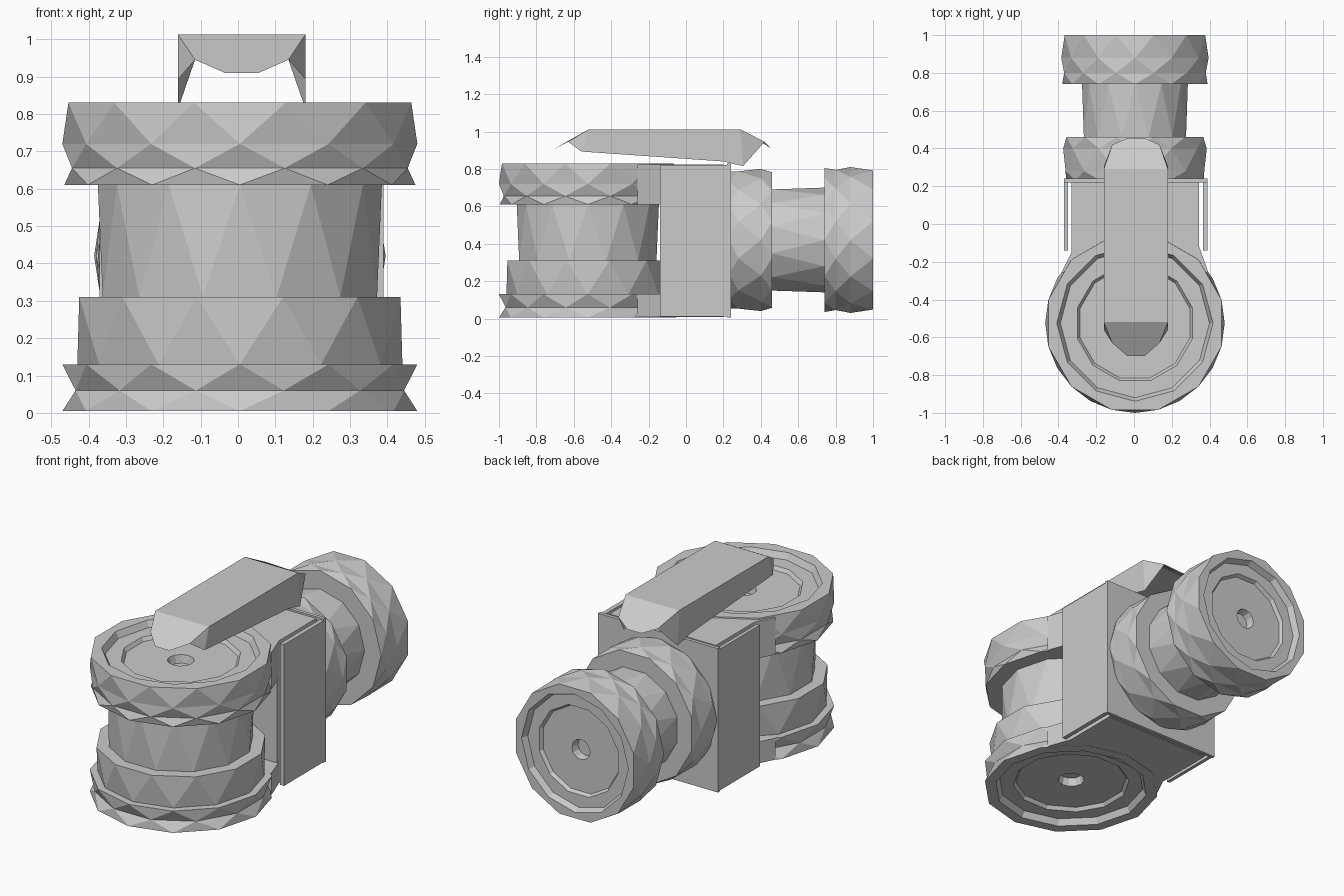
import bpy, bmesh, math
from mathutils import Matrix, Vector

if "Cube" in bpy.data.objects:
    bpy.data.objects.remove(bpy.data.objects["Cube"])

SIDES = 12
BARREL_C = (.005, -.525)


def finish(bm, name):
    bmesh.ops.recalc_face_normals(bm, faces=bm.faces)
    me = bpy.data.meshes.new(name)
    bm.to_mesh(me)
    bm.free()
    ob = bpy.data.objects.new(name, me)
    bpy.context.collection.objects.link(ob)
    return ob


def lathe(name, profile, matrix):
    """Faceted turned part; profile rows are (radius, height, stagger 0/1)."""
    bm = bmesh.new()
    rows = []
    for r, h, s in profile:
        rows.append([bm.verts.new((r * math.sin((i + s / 2) * math.tau / SIDES),
                                   -r * math.cos((i + s / 2) * math.tau / SIDES), h))
                     for i in range(SIDES)])
    for k in range(len(rows) - 1):
        a, b = rows[k], rows[k + 1]
        sa, sb = profile[k][2], profile[k + 1][2]
        for i in range(SIDES):
            j = (i + 1) % SIDES
            if sa == sb:
                bm.faces.new((a[i], a[j], b[j], b[i]))
            elif sb:
                bm.faces.new((a[i], a[j], b[i]))
                bm.faces.new((a[j], b[j], b[i]))
            else:
                bm.faces.new((a[i], b[j], b[i]))
                bm.faces.new((a[i], a[j], b[j]))
    bm.faces.new(rows[0])
    bm.faces.new(rows[-1])
    bm.transform(matrix)
    return finish(bm, name)


def box(name, lo, hi):
    bm = bmesh.new()
    bmesh.ops.create_cube(bm, size=1)
    lo, hi = Vector(lo), Vector(hi)
    for v in bm.verts:
        v.co = (lo + hi) / 2 + v.co * (hi - lo)
    return finish(bm, name)


def prism(name, pts, z0, z1):
    """Upright prism over an outline in x, y."""
    bm = bmesh.new()
    face = bm.faces.new([bm.verts.new((x, y, z0)) for x, y in pts])
    ext = bmesh.ops.extrude_face_region(bm, geom=[face])
    bmesh.ops.translate(bm, vec=(0, 0, z1 - z0),
                        verts=[g for g in ext["geom"] if isinstance(g, bmesh.types.BMVert)])
    bm.faces.ensure_lookup_table()
    if not any(all(abs(v.co.z - z0) < 1e-6 for v in f.verts) for f in bm.faces):
        bm.faces.new([v for v in bm.verts if abs(v.co.z - z0) < 1e-6])
    return finish(bm, name)


def end_rings(r, h, d):
    """Stepped recess of an end cap; d points inwards."""
    return [(r * .88, h, 0), (r * .84, h + d * .035, 0), (r * .67, h + d * .035, 1),
            (r * .64, h + d * .055, 1), (r * .15, h + d * .055, 0), (r * .13, h + d * .1, 0)]


# upright barrel with stepped base, neck and crown
barrel = list(reversed(end_rings(.47, .005, 1)))
barrel += [(.475, .005, 0), (.455, .06, 1), (.475, .13, 0), (.435, .13, 0),
           (.445, .31, 1), (.38, .31, 1), (.38, .61, 0), (.47, .61, 0),
           (.465, .655, 1), (.475, .72, 0), (.475, .83, 1)]
barrel += end_rings(.47, .83, -1)
lathe("upright_barrel", barrel, Matrix.Translation((*BARREL_C, 0)))

# horizontal barrel running backwards
nozzle = [(.365, .23, 0), (.38, .28, 1), (.38, .40, 0), (.375, .46, 1),
          (.28, .46, 1), (.28, .74, 0), (.385, .74, 0), (.388, .80, 1),
          (.39, .88, 0), (.385, 1.0, 1)] + end_rings(.385, 1.0, -1)
lathe("rear_barrel", nozzle,
      Matrix.Translation((.005, 0, .42)) @ Matrix.Rotation(-math.pi / 2, 4, 'X'))

# connecting block, flared into the barrel at top and bottom
box("body_block", (-.33, -.14, .01), (.345, .22, .82))
arc = [(BARREL_C[0] + .435 * math.cos(math.radians(a)),
        BARREL_C[1] + .435 * math.sin(math.radians(a))) for a in range(40, 141, 20)]
outline = [(-.33, .2), (-.33, -.15), (-.385, -.26)] + arc[::-1] + [(.395, -.26), (.345, -.12), (.345, .2)]
prism("lower_web", outline, .007, .13)
prism("upper_web", outline, .61, .823)

# folded bracket: back panel and two side flaps
box("bracket_back", (-.37, .22, .005), (.39, .24, .83))
box("bracket_flap_left", (-.37, -.14, .01), (-.35, .24, .82))
box("bracket_flap_right", (.365, -.14, .01), (.39, .24, .82))

# handle: bent strip, open underneath, ends tapering down
bm = bmesh.new()


def V(x, y, z):
    return bm.verts.new((.01 + x, y, z))


top, tips, noses = [], [], []
for y_top, y_tip, y_nose in ((-.52, -.63, -.70), (.29, .42, .455)):
    top.append([V(s * .17, y_top, 1.012) for s in (-1, 1)])
    tips.append([V(s * .125, y_tip, .945) for s in (-1, 1)])
    noses.append([V(s * .045, y_nose, .91) for s in (-1, 1)])
bm.faces.new((top[0][0], top[0][1], top[1][1], top[1][0]))
for e in (0, 1):
    bm.faces.new((top[e][0], tips[e][0], noses[e][0], noses[e][1], tips[e][1], top[e][1]))
for k, s in enumerate((-1, 1)):
    low = [V(s * .17, y, z) for y, z in ((-.56, .893), (.2, .84), (.305, .815))]
    bm.faces.new((top[0][k], low[0], low[1], low[2], top[1][k]))
    bm.faces.new((top[0][k], tips[0][k], low[0]))
    bm.faces.new((top[1][k], low[2], tips[1][k]))
finish(bm, "handle")
